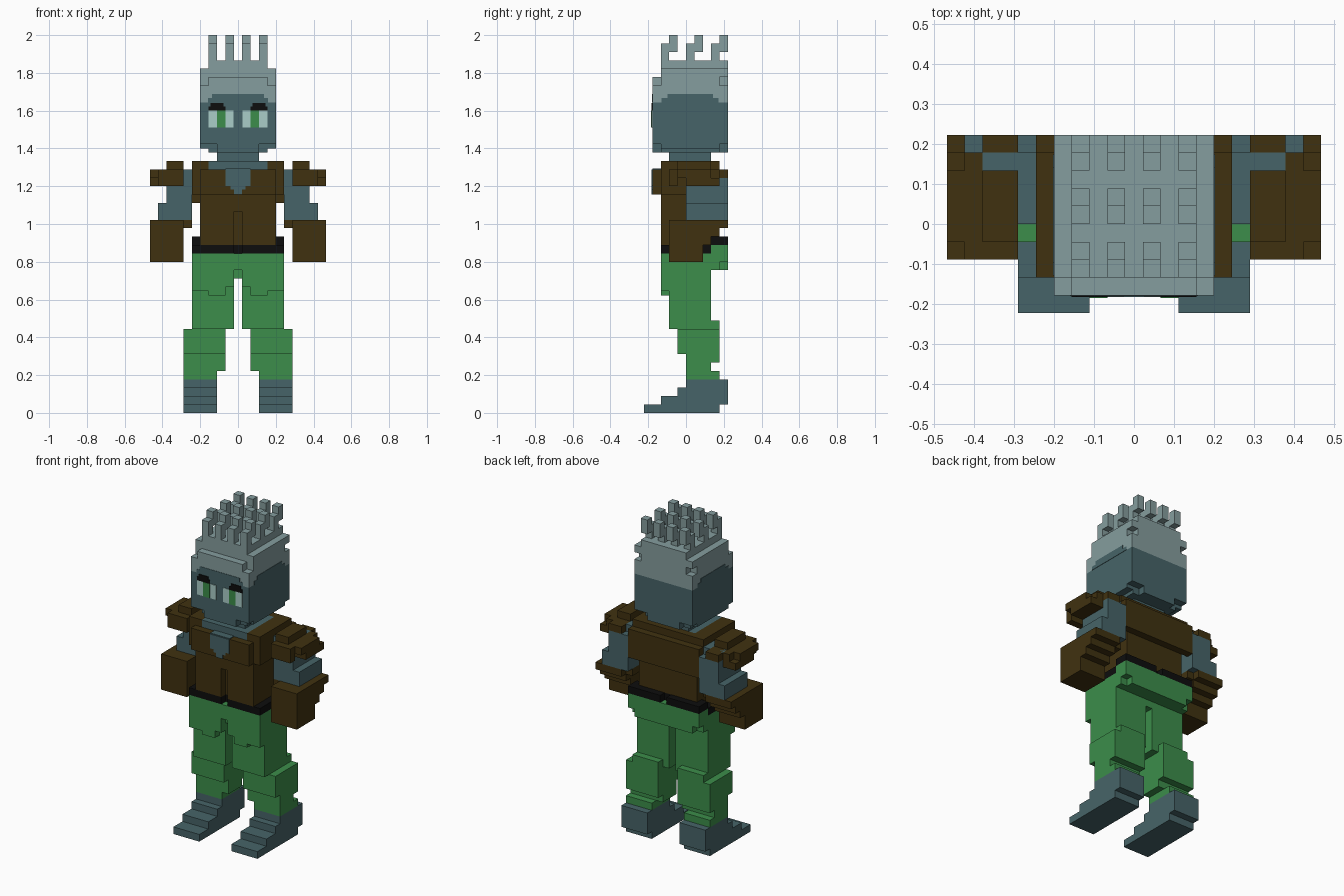
import bpy, bmesh

V = 2 / 45  # size of one voxel; all boxes below are in voxel units


def material(name, r, g, b):
    m = bpy.data.materials.new(name)
    m.diffuse_color = (r, g, b, 1)
    return m


SKIN = material("slate teal skin", .062, .127, .138)
HAIR = material("grey hair", .235, .337, .342)
GREEN = material("green cloth", .045, .27, .069)
BROWN = material("brown leather", .051, .031, .005)
BLACK = material("black", .004, .004, .004)
WHITE = material("pale eye", .40, .61, .58)


def part(name, mat, boxes, mirror=False):
    """One object from boxes (x0, x1, y0, y1, z0, z1); optionally mirrored in x."""
    bm = bmesh.new()
    if mirror:
        boxes = boxes + [(-b[1], -b[0]) + tuple(b[2:]) for b in boxes]
    for x0, x1, y0, y1, z0, z1 in boxes:
        verts = bmesh.ops.create_cube(bm, size=1)["verts"]
        for v in verts:
            v.co = ((x1 if v.co.x > 0 else x0) * V,
                    (y1 if v.co.y > 0 else y0) * V,
                    (z1 if v.co.z > 0 else z0) * V)
    me = bpy.data.meshes.new(name)
    bm.to_mesh(me)
    bm.free()
    me.materials.append(mat)
    ob = bpy.data.objects.new(name, me)
    bpy.context.collection.objects.link(ob)
    return ob


# Feet: stepped towards the toes
part("feet", SKIN, [(2.5, 6.5, -5, 4, 0, 1), (2.5, 6.5, -3, 5, 1, 2),
                    (2.5, 6.5, -1, 5, 2, 3), (2.5, 6.5, 0, 5, 3, 4)], True)

# Trousers
part("lower_legs", GREEN, [(2.5, 6.5, 0, 4, 4, 5), (2.5, 6.5, 0, 3, 5, 6),
                           (1.5, 6.5, 0, 3, 5, 7), (1.5, 6.5, 0, 4, 6, 7),
                           (1.5, 6.5, -1, 4, 7, 10), (1.5, 5.5, -1, 4, 10, 11)], True)
part("thighs", GREEN, [(.5, 5.5, -2, 3, 10, 16), (.5, 5.5, -3, -2, 15, 19),
                       (1.5, 3.5, -3, -2, 14, 15), (3.5, 5.5, -3, -2, 14.5, 15)], True)
part("hips", GREEN, [(-5.5, 5.5, -2, 3, 16, 19), (-5.5, 5.5, 3, 5, 18, 20),
                     (-5.5, 5.5, 3, 4, 17, 18), (-.5, .5, -3, -2, 17, 19),
                     (-4.5, 4.5, 4, 5, 17, 18)])

# Belt: one step higher at the back
part("belt", BLACK, [(.5, 5.5, -3, 3, 19, 20), (.5, 5.5, 3, 5, 20, 21)], True)
part("belt_middle", BLACK, [(-.5, .5, -2, 3, 19, 20), (-.5, .5, 3, 4, 20, 21)])

# Jacket with a split front
part("jacket", BROWN, [(-4.5, 4.5, -2, 3, 20, 26), (-4.5, 4.5, 3, 4, 21, 26),
                       (-4.5, 4.5, -3, -2, 24, 26), (-5.5, 5.5, -3, 4, 26, 29),
                       (-4.5, 4.5, -4, -3, 26, 29), (-5.5, 5.5, 4, 5, 25, 29)])
part("jacket_flaps", BROWN, [(.5, 4.5, -3, -2, 20, 24)], True)
part("collar", BROWN, [(3.5, 5.5, -3, 4, 29, 30)], True)
part("collar_back", BROWN, [(-3.5, 3.5, 3, 4, 29, 30)])
part("neck", SKIN, [(-3.5, 3.5, -3, 3, 29, 30), (-2.5, 2.5, -2, 3, 30, 31)])
part("chest_opening", SKIN, [(-1.5, 1.5, -4.1, -4, 27, 29),
                             (-.9, .9, -4.1, -4, 26.6, 27), (-.5, .5, -4.1, -4, 26, 26.6),
                             (-1.5, 1.5, -4, -3, 29, 29.1)])

# Arms, gloves and shoulder pads
part("arms", SKIN, [(5.5, 8.5, 0, 4, 25, 29), (5.5, 8.5, 1, 5, 24, 28),
                    (5.5, 9.5, 0, 5, 23, 25)], True)
part("gloves", BROWN, [(6.5, 10.5, -2, 2, 18, 23), (6.5, 10.5, 2, 3, 20, 23),
                       (6.5, 10.5, 3, 4, 21, 23), (6.5, 10.5, 4, 5, 22, 23),
                       (5.5, 6.5, 0, 4, 22, 23)], True)
part("shoulder_pads", BROWN, [(6.5, 9.5, -1, 4, 28, 29), (6.5, 8.5, -1, 3, 29, 30),
                              (8.5, 10.5, 0, 4, 27, 28), (8.5, 10.5, -1, 3, 28, 29),
                              (6.5, 9.5, -2, -1, 27, 29), (6.5, 8.5, 4, 5, 28, 29)], True)

# Head: bare below the hairline, hair above
part("head", SKIN, [(-3.5, 3.5, -3, 4, 31, 32), (-2.5, 2.5, -4, 5, 31, 32),
                    (-4.5, 4.5, -3, 4, 31.5, 32), (-4.5, 4.5, -4, 5, 32, 37)])
part("hair", HAIR, [(-4.5, 4.5, -4, 5, 37, 39), (-4.5, 4.5, -3, 4, 39, 40),
                    (-3.5, 3.5, -4, 5, 39, 40), (-4.5, 4.5, -3, 5, 40, 41),
                    (-3.5, 3.5, -3, 5, 41, 42)])
part("hairline_front", SKIN, [(-3.6, 3.6, -4.05, -4, 37, 37.5),
                              (-3.1, 3.1, -4.05, -4, 37.5, 38)])
part("hairline_sides", SKIN, [(4.5, 4.55, -2.9, 3.9, 37, 37.5),
                              (4.5, 4.55, -2.2, 3.2, 37.5, 38)], True)

# Leaning hair spikes in a 4 x 3 grid
spikes = []
for x in (-3.5, -1.5, .5, 2.5):
    for y in (-3, 0, 3):
        spikes += [(x, x + 1, y, y + 1, 42, 44), (x, x + 1, y + 1, y + 2, 43, 45)]
part("hair_spikes", HAIR, spikes)

# Eyes and brows as thin plates
part("eyes", WHITE, [(.55, 3.5, -4.08, -4, 34, 36)], True)
part("irises", GREEN, [(1.5, 2.5, -4.14, -4, 34, 36)], True)
part("brows", BLACK, [(1.5, 3.5, -4.1, -4, 36, 36.5), (1.75, 3.25, -4.1, -4, 36.5, 36.9)], True)
